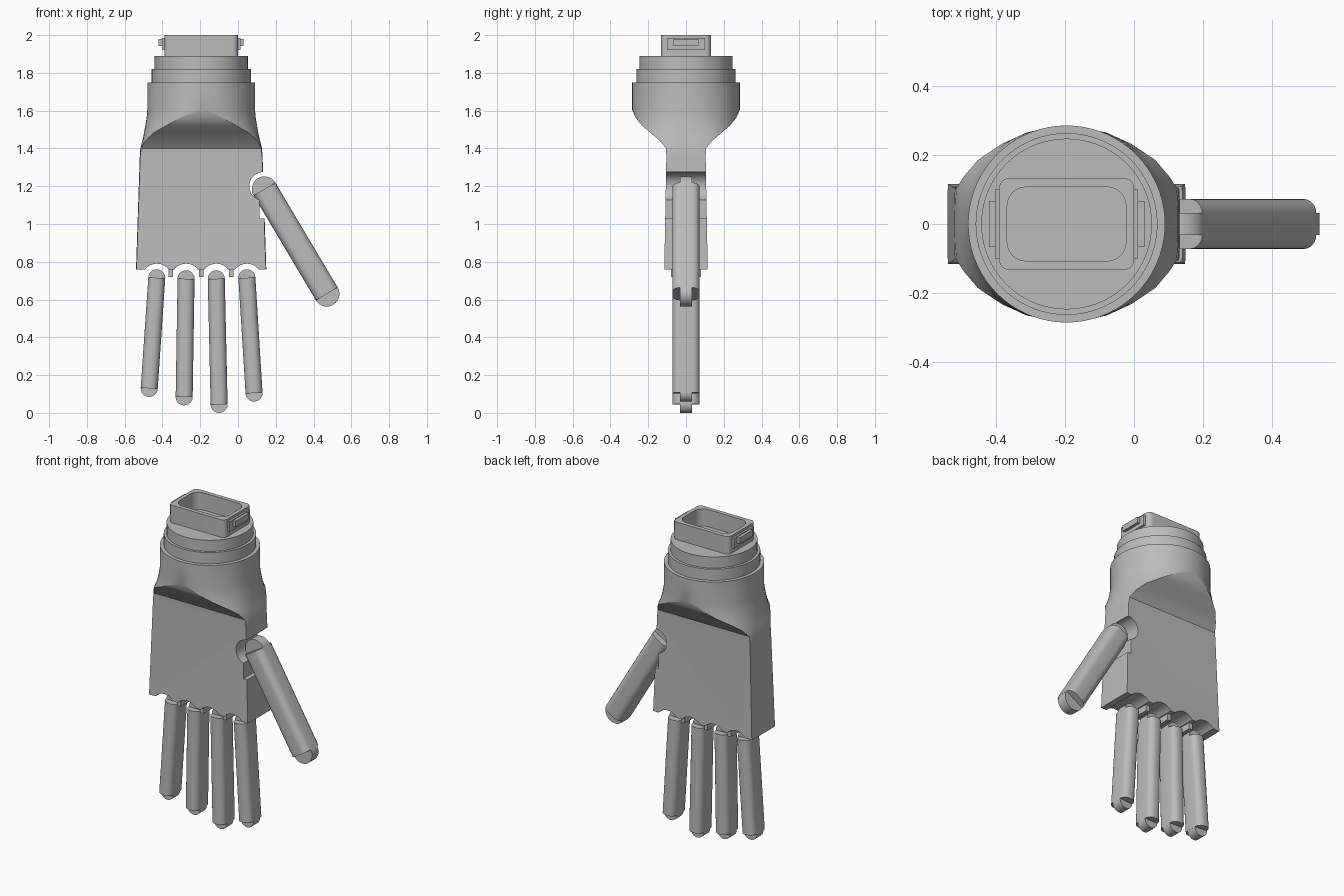
import bpy, bmesh, math
from mathutils import Vector, Matrix

cube = bpy.data.objects.get("Cube")
if cube:
    bpy.data.objects.remove(cube, do_unlink=True)

grey = bpy.data.materials.new("plain_grey")
grey.use_nodes = True
grey.diffuse_color = (0.5, 0.5, 0.5, 1)
grey.node_tree.nodes["Principled BSDF"].inputs["Base Color"].default_value = (0.5, 0.5, 0.5, 1)

AXIS = -0.195  # x of the wrist and palm centre line


def finish(name, bm):
    bmesh.ops.remove_doubles(bm, verts=bm.verts, dist=1e-5)
    bmesh.ops.recalc_face_normals(bm, faces=bm.faces)
    mesh = bpy.data.meshes.new(name)
    bm.to_mesh(mesh)
    bm.free()
    mesh.materials.append(grey)
    obj = bpy.data.objects.new(name, mesh)
    bpy.context.collection.objects.link(obj)
    return obj


def loft(name, rings, matrix=None):
    """Skin a stack of closed rings and cap both ends."""
    bm = bmesh.new()
    loops = [[bm.verts.new(p) for p in ring] for ring in rings]
    for a, b in zip(loops, loops[1:]):
        for i in range(len(a)):
            j = (i + 1) % len(a)
            bm.faces.new((a[i], a[j], b[j], b[i]))
    bm.faces.new(loops[0])
    bm.faces.new(loops[-1])
    if matrix:
        bmesh.ops.transform(bm, matrix=matrix, verts=bm.verts)
    return finish(name, bm)


def rounded_rect(hx, hy, r, z, cx=0, steps=6):
    pts = []
    for k, (sx, sy) in enumerate([(1, 1), (-1, 1), (-1, -1), (1, -1)]):
        for i in range(steps + 1):
            t = math.pi / 2 * (k + i / steps)
            pts.append(Vector((cx + sx * (hx - r) + r * math.cos(t),
                               sy * (hy - r) + r * math.sin(t), z)))
    return pts


def box(name, x0, x1, hy, z0, z1):
    corners = [(x0, -hy), (x1, -hy), (x1, hy), (x0, hy)]
    return loft(name, [[(x, y, z) for x, y in corners] for z in (z0, z1)])


def disc_y(name, x, z, r, hy, sides=40):
    """Cylinder lying along y."""
    turn = [2 * math.pi * i / sides for i in range(sides)]
    return loft(name, [[(x + r * math.cos(t), y, z + r * math.sin(t)) for t in turn]
                       for y in (-hy, hy)])


def body_ring(z, a, p, n, b=0.285, steps=36):
    """Rounded outline of half width a, cut flat at depth p front and back."""
    side = []
    for i in range(steps + 1):
        y = p * math.sin(math.pi * (i / steps - 0.5))
        side.append((a * max(0, 1 - abs(y / b) ** n) ** (1 / n), y))
    return ([Vector((AXIS + x, y, z)) for x, y in side] +
            [Vector((AXIS - x, -y, z)) for x, y in side])


# Palm flaring into the round wrist: height, half width, half depth, roundness
sections = [(0.76, 0.345, 0.115, 4), (1.36, 0.325, 0.104, 3.6), (1.4, 0.322, 0.106, 3.2),
            (1.44, 0.312, 0.138, 2.8), (1.48, 0.303, 0.185, 2.5), (1.52, 0.296, 0.232, 2.2),
            (1.56, 0.289, 0.265, 2.1), (1.605, 0.285, 0.285, 2), (1.75, 0.285, 0.285, 2)]
palm = loft("palm", [body_ring(*s) for s in sections])

# Finger sockets and thumb recess cut through the palm
finger_ends = [((-0.43, 0.715), (-0.47, 0.13)), ((-0.275, 0.71), (-0.285, 0.085)),
               ((-0.115, 0.71), (-0.10, 0.045)), ((0.047, 0.715), (0.085, 0.105))]
cutters = [disc_y("socket_cutter", x, 0.71, 0.08, 0.3) for (x, _), _ in finger_ends]
cutters.append(disc_y("thumb_cutter", 0.135, 1.2, 0.075, 0.3))
cutters.append(box("thumb_slot_cutter", 0.115, 0.3, 0.3, 1.03, 1.2))
bpy.context.view_layer.objects.active = palm
for cutter in cutters:
    cutter.hide_render = True
    mod = palm.modifiers.new("cut", 'BOOLEAN')
    mod.operation = 'DIFFERENCE'
    mod.solver = 'EXACT'
    mod.object = cutter
    bpy.ops.object.modifier_apply(modifier=mod.name)
    bpy.data.objects.remove(cutter, do_unlink=True)

# Small teeth between the sockets
for i, x in enumerate((-0.355, -0.195, -0.035)):
    box(f"socket_tooth_{i + 1}", x - 0.012, x + 0.012, 0.08, 0.72, 0.77)

# Stepped wrist rings
for name, r, z0, z1 in (("lower_ring", 0.263, 1.74, 1.82), ("upper_ring", 0.247, 1.81, 1.89)):
    loft(name, [rounded_rect(r, r, r, z, AXIS, 18) for z in (z0, z1)])

# Hollow connector with stepped side tabs
loft("connector", [rounded_rect(0.195, 0.133, 0.03, 1.88, AXIS),
                   rounded_rect(0.195, 0.133, 0.03, 2.0, AXIS),
                   rounded_rect(0.172, 0.107, 0.055, 2.0, AXIS),
                   rounded_rect(0.172, 0.107, 0.055, 1.892, AXIS)])
for side, s in (("left", 1), ("right", -1)):
    for part, reach, hy, z0, z1 in (("tab", 0.225, 0.066, 1.943, 1.98),
                                    ("tab_base", 0.207, 0.1, 1.92, 1.985)):
        x0, x1 = sorted((AXIS + s * 0.18, AXIS + s * reach))
        box(f"{side}_{part}", x0, x1, hy, z0, z1)


def digit(name, start, end, hx, r):
    """Rounded bar with a hinge knuckle at each end."""
    a, b = Vector((start[0], 0, start[1])), Vector((end[0], 0, end[1]))
    along = (b - a).normalized()
    depth = Vector((0, 1, 0))
    frame = Matrix((depth.cross(along), depth, along)).transposed().to_4x4()
    length = (b - a).length
    rings = [rounded_rect(hx, 0.072, r, z) for z in (0, length)]
    loft(name, rings, Matrix.Translation(a) @ frame)
    for label, p in (("knuckle", a), ("tip", b)):
        disc_y(f"{name}_{label}", p.x, p.z, hx, 0.032)


# Fingers and thumb
names = ("little_finger", "ring_finger", "middle_finger", "index_finger")
for name, (start, end) in zip(names, finger_ends):
    digit(name, start, end, 0.045, 0.038)
digit("thumb", (0.14, 1.185), (0.47, 0.63), 0.067, 0.042)

# Smooth shading with crisp edges
bpy.ops.object.select_all(action='DESELECT')
for obj in bpy.context.collection.objects:
    if obj.type == 'MESH' and grey.name in obj.data.materials:
        obj.select_set(True)
bpy.context.view_layer.objects.active = palm
bpy.ops.object.shade_smooth_by_angle(angle=math.radians(30))
